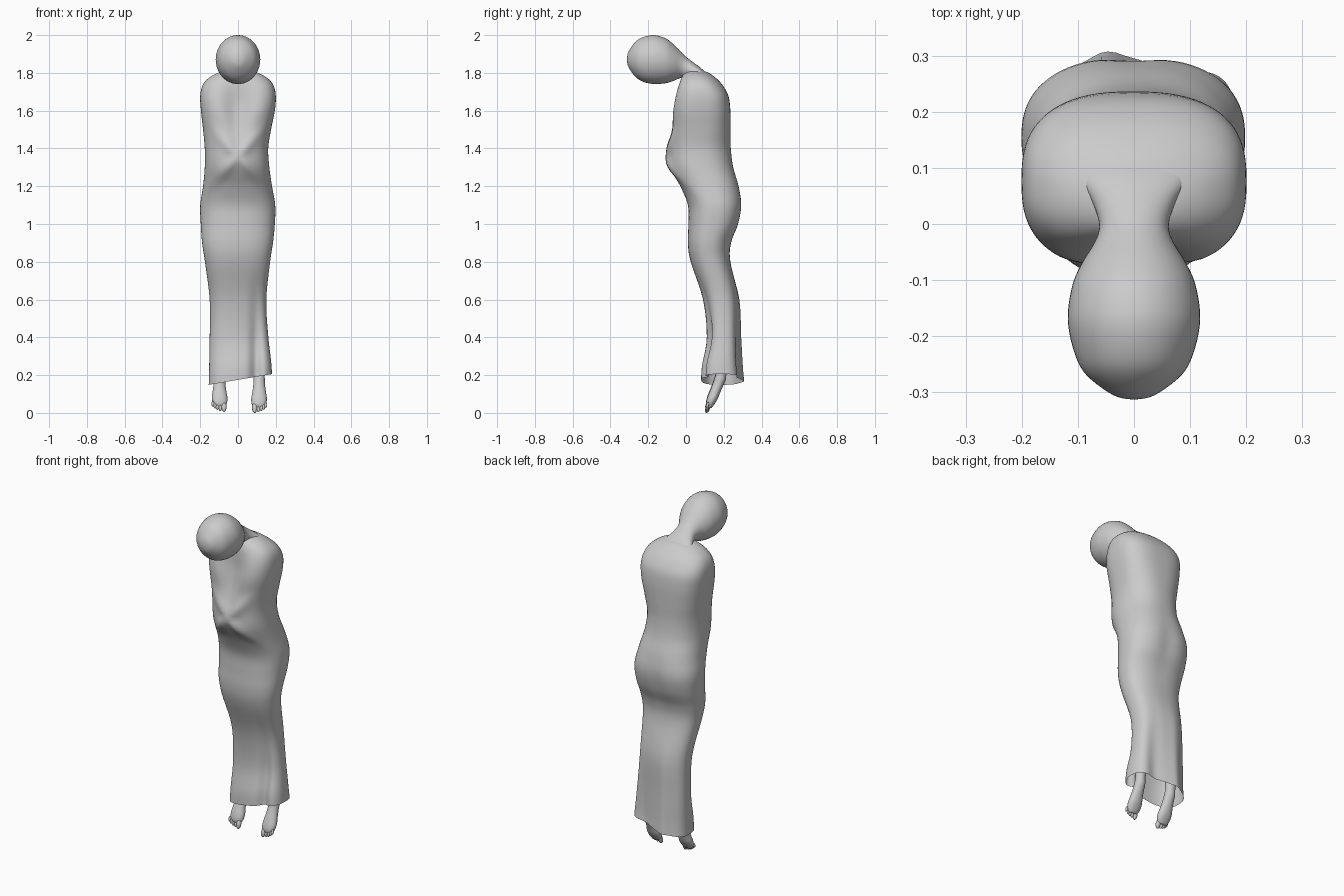
import bpy, bmesh, math
from mathutils import Vector


def spline(rows, steps):
    """Catmull-Rom interpolation through rows of numbers."""
    out = []
    for i in range(len(rows) - 1):
        p0, p1 = rows[max(i - 1, 0)], rows[i]
        p2, p3 = rows[i + 1], rows[min(i + 2, len(rows) - 1)]
        for s in range(steps):
            t = s / steps
            out.append([0.5 * (2 * b + (c - a) * t + (2 * a - 5 * b + 4 * c - d) * t * t
                               + (3 * b - a - 3 * c + d) * t ** 3)
                        for a, b, c, d in zip(p0, p1, p2, p3)])
    out.append(list(rows[-1]))
    return out


def spow(v, e):
    return math.copysign(abs(v) ** e, v)


def finish(bm, name):
    bmesh.ops.recalc_face_normals(bm, faces=bm.faces)
    for f in bm.faces:
        f.smooth = True
    me = bpy.data.meshes.new(name)
    bm.to_mesh(me)
    bm.free()
    ob = bpy.data.objects.new(name, me)
    bpy.context.collection.objects.link(ob)
    return ob


def loft(bm, rows, place, seg=64, steps=5, cap_start=True):
    """Skin superellipse sections: (t, a_min, a_max, b_min, b_max, power)."""
    rings = []
    for t, a0, a1, b0, b1, n in spline(rows, steps):
        ring = []
        for k in range(seg):
            ang = 2 * math.pi * k / seg
            a = (a0 + a1) / 2 + (a1 - a0) / 2 * spow(math.cos(ang), 2 / n)
            b = (b0 + b1) / 2 + (b1 - b0) / 2 * spow(math.sin(ang), 2 / n)
            ring.append(bm.verts.new(place(t, a, b, math.sin(ang))))
        rings.append(ring)
    for r0, r1 in zip(rings, rings[1:]):
        for k in range(seg):
            j = (k + 1) % seg
            bm.faces.new((r0[k], r0[j], r1[j], r1[k]))
    if cap_start:
        bm.faces.new(rings[0])
    bm.faces.new(rings[-1])


def gauss(v, s):
    return math.exp(-(v / s) ** 2)


# Shroud: body sections from hem to shoulders (z, x range, y range, squareness)
robe_rows = [
    (0.175, -0.155, 0.18, 0.08, 0.295, 2.8),
    (0.25, -0.153, 0.175, 0.085, 0.29, 2.7),
    (0.40, -0.150, 0.160, 0.11, 0.285, 2.6),
    (0.60, -0.150, 0.150, 0.09, 0.28, 2.5),
    (0.80, -0.175, 0.170, 0.025, 0.235, 2.4),
    (0.90, -0.190, 0.185, 0.01, 0.24, 2.4),
    (1.00, -0.197, 0.195, 0.013, 0.28, 2.4),
    (1.10, -0.200, 0.197, 0.01, 0.297, 2.4),
    (1.20, -0.185, 0.180, -0.03, 0.28, 2.4),
    (1.30, -0.176, 0.166, -0.085, 0.25, 2.3),
    (1.40, -0.176, 0.160, -0.09, 0.237, 2.3),
    (1.50, -0.185, 0.175, -0.08, 0.236, 2.5),
    (1.60, -0.196, 0.195, -0.082, 0.235, 2.7),
    (1.68, -0.200, 0.200, -0.072, 0.224, 2.7),
    (1.74, -0.185, 0.185, -0.055, 0.19, 2.5),
    (1.78, -0.145, 0.145, -0.035, 0.15, 2.3),
    (1.805, -0.09, 0.09, -0.01, 0.11, 2.0),
    (1.815, -0.02, 0.02, 0.03, 0.07, 2.0),
]


def place_robe(z, x, y, side):
    front, back = max(-side, 0) ** 0.5, max(side, 0) ** 0.5
    # chest hollow between the arms, narrowing to a V
    width = 0.025 + 0.22 * max(z - 1.4, 0)
    y += front * 0.045 * gauss(x, width) * gauss(z - 1.63, 0.14)
    # crossed forearms under the cloth
    cross = max(gauss(x - s * (z - 1.36) * 0.9, 0.04) for s in (-1, 1))
    y -= front * 0.018 * cross * gauss(z - 1.35, 0.14)
    # folds and slanted hem
    w = min(max((0.75 - z) / 0.55, 0), 1)
    y += front * 0.035 * w * gauss(x - 0.095, 0.03)
    y += back * w * (0.015 * gauss(x + 0.05, 0.035) - 0.025 * gauss(x - 0.08, 0.05))
    # dip between the buttocks and along the spine
    y -= back * 0.008 * gauss(x, 0.05) * gauss(z - 1.05, 0.12)
    z += 0.17 * x * min(max((0.5 - z) / 0.3, 0), 1)
    return Vector((x, y, z))


bm = bmesh.new()
loft(bm, robe_rows, place_robe, seg=80, cap_start=False)
finish(bm, "shroud")

# Head and neck: one teardrop, swept front to back (y, x range, z range, power)
head = [(-0.313, 0.003, 1.868, 1.874), (-0.305, 0.037, 1.831, 1.911),
        (-0.27, 0.084, 1.782, 1.962), (-0.23, 0.106, 1.754, 1.988),
        (-0.17, 0.118, 1.741, 2.0), (-0.11, 0.110, 1.745, 1.984),
        (-0.07, 0.093, 1.756, 1.955), (-0.03, 0.069, 1.772, 1.915),
        (0.0, 0.062, 1.765, 1.885), (0.04, 0.075, 1.745, 1.855),
        (0.09, 0.105, 1.72, 1.816), (0.13, 0.09, 1.69, 1.77)]
bm = bmesh.new()
loft(bm, [(y, -w, w, lo, hi, 2) for y, w, lo, hi in head],
     lambda t, a, b, s: Vector((a, t, b)), seg=48)
finish(bm, "head_and_neck")

# Feet hanging with the toes down (z, x range about ankle, y range)
foot_rows = [
    (0.025, -0.026, 0.024, 0.112, 0.135, 2),
    (0.045, -0.039, 0.036, 0.106, 0.150, 2.2),
    (0.075, -0.042, 0.041, 0.111, 0.168, 2.2),
    (0.11, -0.036, 0.036, 0.124, 0.182, 2.1),
    (0.15, -0.031, 0.031, 0.140, 0.200, 2),
    (0.18, -0.030, 0.030, 0.150, 0.212, 2),
    (0.22, -0.028, 0.028, 0.160, 0.215, 2),
    (0.32, -0.036, 0.036, 0.160, 0.235, 2),
    (0.42, -0.042, 0.042, 0.155, 0.245, 2),
]
toes = [(-0.024, 0.026, 0.0135), (-0.004, 0.022, 0.009), (0.011, 0.026, 0.0085),
        (0.024, 0.033, 0.008), (0.035, 0.042, 0.0075)]
for name, side, cx, dz in (("left_foot", -1, -0.098, 0.006), ("right_foot", 1, 0.112, 0.0)):
    bm = bmesh.new()
    loft(bm, foot_rows, lambda t, a, b, s: Vector((cx + side * a, b, t + dz)), seg=24, steps=4)
    for x, z, r in toes:
        made = bmesh.ops.create_uvsphere(bm, u_segments=12, v_segments=8, radius=r)["verts"]
        for v in made:
            v.co = Vector((cx + side * (x + v.co.x),
                           0.114 + v.co.y + v.co.z * 0.4,
                           max(z + v.co.z * 2.0 + dz, 0)))
    finish(bm, name)
